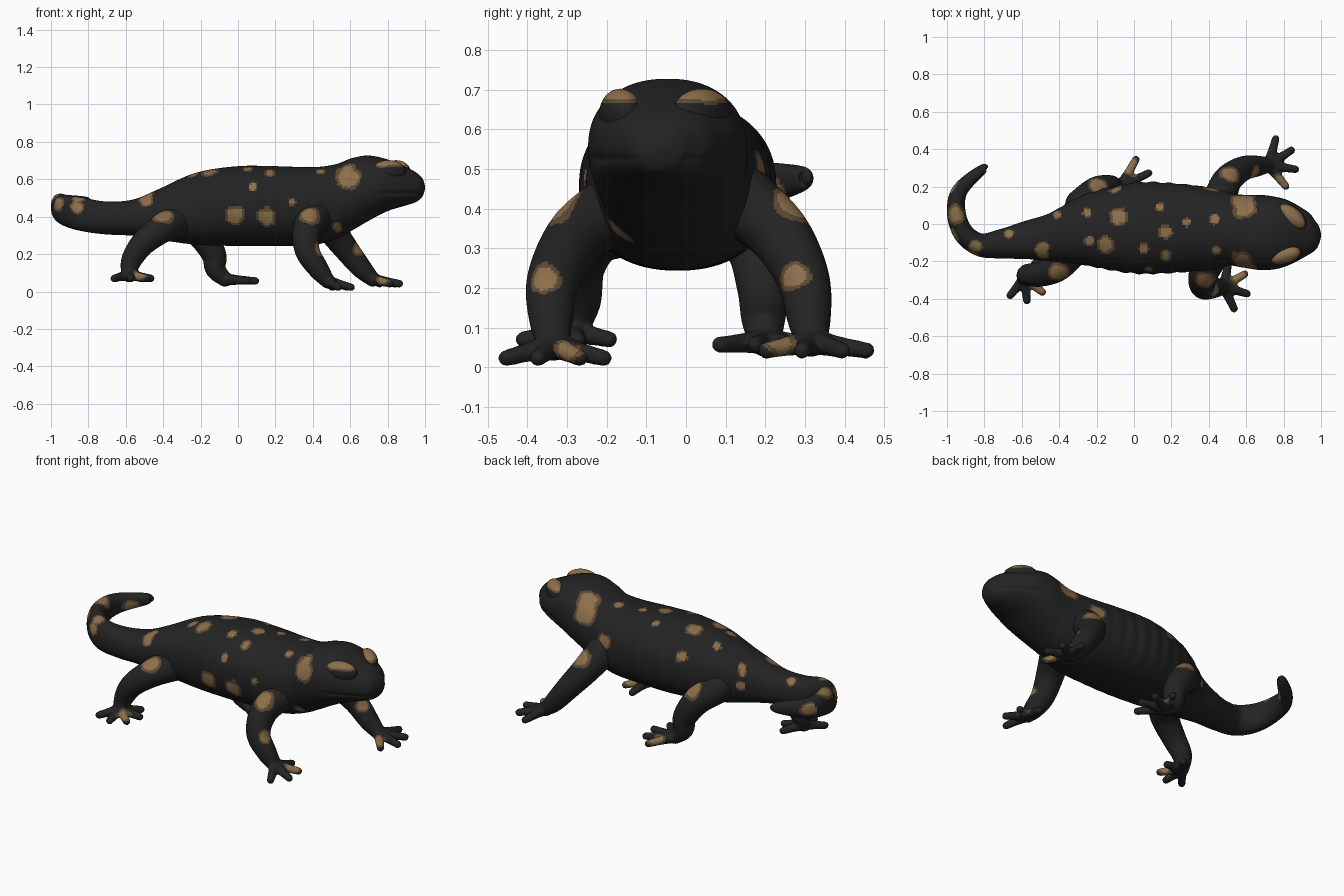
import bpy, bmesh, math
from mathutils import Vector, Matrix, noise

if "Cube" in bpy.data.objects:
    bpy.data.objects.remove(bpy.data.objects["Cube"])


def material(name, rgb):
    m = bpy.data.materials.new(name)
    m.diffuse_color = (*rgb, 1)
    m.use_nodes = True
    m.node_tree.nodes["Principled BSDF"].inputs["Base Color"].default_value = m.diffuse_color
    return m


MATS = [material("black skin", (0.017, 0.017, 0.017)),
        material("gold spot", (0.27, 0.16, 0.07)),
        material("brown spot rim", (0.11, 0.068, 0.034))]


def spline(pts, steps):
    """Catmull-Rom through points of any dimension."""
    out = []
    n = len(pts)
    for i in range(n - 1):
        a, b, c, d = (pts[max(0, min(n - 1, i + k))] for k in (-1, 0, 1, 2))
        for s in range(steps):
            t = s / steps
            out.append([0.5 * (2 * q + (r - p) * t + (2 * p - 5 * q + 4 * r - u) * t * t
                               + (3 * q - p - 3 * r + u) * t ** 3)
                        for p, q, r, u in zip(a, b, c, d)])
    out.append(list(pts[-1]))
    return out


def skin_rings(bm, rings):
    rows = [[bm.verts.new(p) for p in ring] for ring in rings]
    k = len(rows[0])
    for a, b in zip(rows, rows[1:]):
        for j in range(k):
            bm.faces.new((a[j], a[(j + 1) % k], b[(j + 1) % k], b[j]))
    bm.faces.new(rows[0][::-1])
    bm.faces.new(rows[-1])


def tube(bm, pts, steps=6, sides=20):
    """Round tube with ball ends through (x, y, z, radius) points."""
    path = spline(pts, steps)
    rings = []
    for i, p in enumerate(path):
        t = (Vector(path[min(i + 1, len(path) - 1)][:3]) - Vector(path[max(i - 1, 0)][:3])).normalized()
        u = t.orthogonal().normalized() if not rings else (u - t * u.dot(t)).normalized()
        v = t.cross(u)
        rings.append([Vector(p[:3]) + (u * math.cos(a) + v * math.sin(a)) * p[3]
                      for a in (2 * math.pi * j / sides for j in range(sides))])
    skin_rings(bm, rings)
    for p in (pts[0], pts[-1]):
        bmesh.ops.create_icosphere(bm, subdivisions=3, radius=p[3], matrix=Matrix.Translation(p[:3]))


def to_object(bm, name):
    bmesh.ops.recalc_face_normals(bm, faces=bm.faces)
    me = bpy.data.meshes.new(name)
    bm.to_mesh(me)
    bm.free()
    ob = bpy.data.objects.new(name, me)
    bpy.context.collection.objects.link(ob)
    return ob


def paint(ob, distance):
    """Gold where the spot distance is small, brown rim, black elsewhere."""
    me = ob.data
    me.materials.clear()
    for m in MATS:
        me.materials.append(m)
    for f in me.polygons:
        c = f.center
        d = distance(c, f.normal) + 0.2 * noise.noise(c * 20)
        f.material_index = 1 if d < 0.74 else 2 if d < 1 else 0
        f.use_smooth = True


# Body, head and curled tail: x, y, z, half width, half height
BODY = [(-.787, .297, .475, .005, .006), (-.81, .293, .475, .026, .031),
        (-.93, .18, .46, .042, .058), (-.95, .06, .45, .05, .073), (-.91, -.05, .43, .055, .085),
        (-.82, -.112, .41, .062, .09), (-.7, -.105, .393, .08, .088), (-.56, -.085, .395, .105, .097),
        (-.42, -.07, .413, .135, .136), (-.22, -.035, .443, .2, .193), (0, -.022, .457, .243, .213),
        (.2, -.022, .457, .24, .213), (.4, -.025, .457, .22, .208), (.52, -.03, .48, .193, .2),
        (.61, -.04, .52, .195, .193), (.7, -.047, .553, .2, .174), (.8, -.05, .568, .183, .138),
        (.89, -.055, .563, .14, .105), (.95, -.06, .558, .098, .08), (.985, -.06, .556, .056, .05),
        (1, -.06, .556, .008, .008)]
SIDES = 112
path = spline(BODY, 14)
rings = []
for i, (x, y, z, w, h) in enumerate(path):
    q, p = path[min(i + 1, len(path) - 1)], path[max(i - 1, 0)]
    t = Vector((q[0] - p[0], q[1] - p[1], 0)).normalized()
    side = Vector((-t.y, t.x, 0))
    ring = []
    for j in range(SIDES):
        a = 2 * math.pi * j / SIDES
        ca, sa = math.cos(a), math.sin(a)
        cx, sz = math.copysign(abs(ca) ** .9, ca), math.copysign(abs(sa) ** .9, sa)
        # rib folds along the flanks
        k = 1 + .014 * max(0, 1 - 4 * x * x) * ca * ca * math.sin(x * 75)
        # mouth crease
        if x > .72:
            k -= .05 * min(1, (x - .72) * 12) * math.exp(-((z + sz * h - .525) / .009) ** 2)
        ring.append(Vector((x, y, z)) + side * (cx * max(w, .004) * k) + Vector((0, 0, sz * max(h, .004))))
    rings.append(ring)
bm = bmesh.new()
skin_rings(bm, rings)
body = to_object(bm, "body_head_and_tail")

# Spots on the back: x, y, radius
TOP = [(.59, .09, .065), (.58, -.2, .055), (-.085, .04, .05), (-.25, .06, .025), (-.24, -.09, .03),
       (-.15, -.11, .047), (.05, -.13, .03), (.17, -.045, .037), (.14, .09, .026), (.28, .01, .023),
       (.43, .025, .03), (.44, -.14, .026), (-.41, .05, .025), (-.49, -.13, .04), (-.67, -.05, .025),
       (-.85, -.12, .038), (-.95, .05, .052), (.17, -.17, .03)]
# Spots on each flank: x, z, radius
NEAR = [(.59, .61, .067), (.15, .4, .052), (-.02, .41, .055), (.29, .48, .023), (.08, .56, .025),
        (-.49, .49, .038), (-.86, .45, .037), (-.97, .47, .04), (.53, .345, .028)]
FAR = [(.58, .61, .067), (.42, .5, .05), (-.1, .55, .033), (-.42, .42, .026), (-.97, .47, .04)]


def nearest(spots, u, v):
    return min(math.hypot(u - a, v - b) / r for a, b, r in spots)


def body_spots(c, n):
    d = nearest(TOP, c.x, c.y) if n.z > .3 else 9
    if abs(n.y) > .35:
        d = min(d, nearest(NEAR if n.y < 0 else FAR, c.x, c.z))
    return d


paint(body, body_spots)

# Brow and eye bulges, gold on top
for name, pos, turn in (("left_eye_bulge", (.845, .04, .64), -42), ("right_eye_bulge", (.805, -.165, .64), 14)):
    bm = bmesh.new()
    bmesh.ops.create_uvsphere(bm, u_segments=56, v_segments=36, radius=1)
    bm.transform(Matrix.Translation(pos) @ Matrix.Rotation(math.radians(turn), 4, 'Z')
                 @ Matrix.Diagonal((.095, .05, .062, 1)))
    top = pos[2] + .062
    paint(to_object(bm, name), lambda c, n: (top - c.z) / .036)


def leg(name, joints, first, step, count, length, tip_z, gold_toe, shin_spot):
    """Tapered limb with a fan of toes; spots on thigh, shin and one toe."""
    pts = [(*j, r) for j, r in zip(joints, (.09, .079, .067, .056, .04))]
    bm = bmesh.new()
    tube(bm, pts)
    foot = Vector(joints[-1])
    for i in range(count):
        a = math.radians(first + step * i)
        tip = Vector((foot.x + length * math.cos(a), foot.y + length * math.sin(a), tip_z))
        mid = (foot + tip) / 2
        tube(bm, [(*foot, .034), (*mid, .025), (*tip, .021)], 4, 14)
        if i == gold_toe:
            toe_spot = foot.lerp(tip, .75) + Vector((0, 0, .02))
    out = math.copysign(.025, foot.y)
    spots = [(Vector(joints[1]) + Vector((.01, out, .065)), .06), (toe_spot, .05)]
    if shin_spot:
        spots.append((Vector(joints[2]) + Vector((.06, -.02, 0)), .042))
    ob = to_object(bm, name)
    # fuse limb and toes into one smooth skin
    fuse = ob.modifiers.new("fuse", 'REMESH')
    fuse.mode = 'VOXEL'
    fuse.voxel_size = .0075
    soften = ob.modifiers.new("soften", 'SMOOTH')
    soften.factor, soften.iterations = .5, 4
    fused = bpy.data.meshes.new_from_object(ob.evaluated_get(bpy.context.evaluated_depsgraph_get()))
    ob.modifiers.clear()
    ob.data = fused
    paint(ob, lambda c, n: min((c - s).length / r for s, r in spots))


leg("front_right_leg", [(.42, -.16, .41), (.37, -.27, .335), (.37, -.335, .22), (.43, -.34, .12),
                        (.48, -.335, .055)], -65, 48, 4, .13, .023, 2, True)
leg("front_left_leg", [(.46, .14, .42), (.5, .235, .335), (.58, .295, .225), (.66, .31, .125),
                       (.72, .315, .065)], 75, -42, 4, .145, .042, 3, True)
leg("back_right_leg", [(-.33, -.14, .37), (-.41, -.23, .335), (-.51, -.27, .255), (-.57, -.27, .165),
                       (-.585, -.29, .09)], 230, 46, 5, .12, .07, 2, False)
leg("back_left_leg", [(-.28, .1, .38), (-.2, .175, .31), (-.13, .195, .2), (-.12, .195, .12),
                      (-.07, .2, .065)], 61, -35, 4, .165, .057, 0, False)
